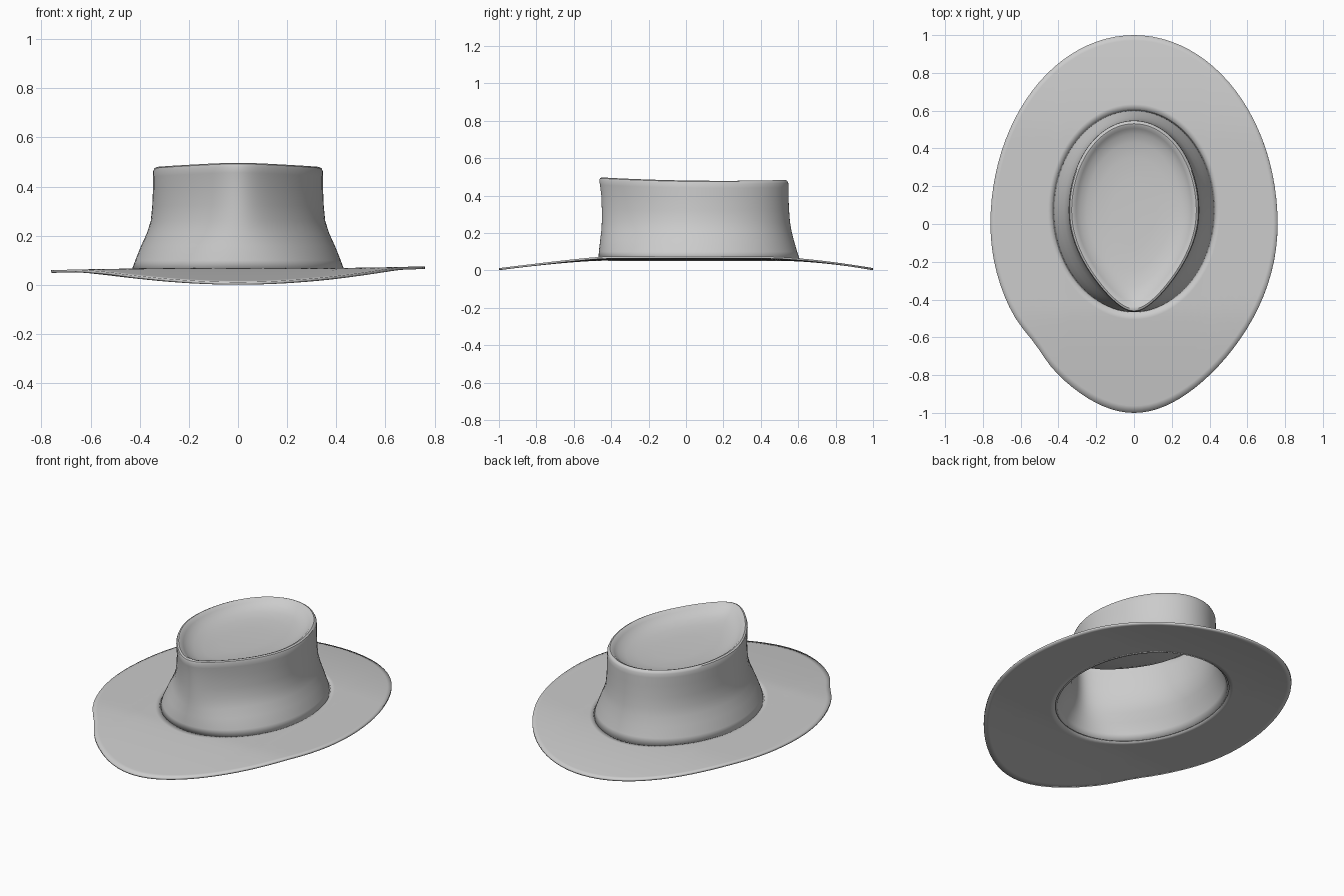
import bpy, bmesh
from math import sin, cos, pi, exp

if "Cube" in bpy.data.objects:
    bpy.data.objects.remove(bpy.data.objects["Cube"])

N = 96
CY = 0.07


def ring(half_x, front, back, z, egg=0.0, cy=CY, power=2.0):
    """Egg-shaped loop: half width, front and back y limits, narrowing toward the front."""
    pts = []
    for i in range(N):
        a = 2 * pi * i / N
        s = sin(a)
        y = cy + s * ((back - cy) if s > 0 else (cy - front))
        x = half_x * cos(a)
        if s < 0:
            x *= 1 - egg * abs(s) ** power
        pts.append((x, y, z))
    return pts


def loft(name, rings, cap, thickness):
    bm = bmesh.new()
    loops = [[bm.verts.new(p) for p in r] for r in rings]
    for a, b in zip(loops, loops[1:]):
        for i in range(N):
            j = (i + 1) % N
            bm.faces.new((a[i], a[j], b[j], b[i]))
    if cap:
        c = bm.verts.new((0, CY, sum(v.co.z for v in loops[-1]) / N))
        for i in range(N):
            bm.faces.new((loops[-1][i], loops[-1][(i + 1) % N], c))
    me = bpy.data.meshes.new(name)
    bm.to_mesh(me)
    bm.free()
    ob = bpy.data.objects.new(name, me)
    bpy.context.collection.objects.link(ob)
    mod = ob.modifiers.new("thickness", 'SOLIDIFY')
    mod.thickness = thickness
    mod.offset = -1
    bpy.context.view_layer.objects.active = ob
    ob.select_set(True)
    bpy.ops.object.shade_smooth_by_angle(angle=0.7)
    ob.select_set(False)
    return ob


# Brim: loops from the outer edge to the crown, drooping at front and back
def brim_z(x, y):
    t = max(0.0, (abs(y) - 0.45) / 0.55)
    droop = 0.056 * t ** (1.25 if y < 0 else 1.7)
    curl = 0.008 * (x / 0.76) ** 3 if abs(x) > 0.4 else 0
    return 0.068 - droop + curl * (1 - t)


outer = ring(0.76, -1.0, 1.0, 0, egg=0.2, cy=0.0, power=2.2)
# slight waviness on the left side of the brim
outer = [(x + (0.02 * exp(-((y + 0.64) / 0.1) ** 2) if x < 0 else 0), y, z) for x, y, z in outer]
inner = ring(0.432, -0.468, 0.607, 0)
brim = []
for k in range(15):
    t = k / 14
    brim.append([(p[0] + (q[0] - p[0]) * t, p[1] + (q[1] - p[1]) * t,
                  brim_z(p[0] + (q[0] - p[0]) * t, p[1] + (q[1] - p[1]) * t))
                 for p, q in zip(outer, inner)])
loft("brim", brim, False, 0.011)

# Crown: flared wall, rounded rim, shallow dished top
profile = [  # half width, front y, back y, z, egg amount
    (0.432, -0.468, 0.607, 0.062, 0.0),
    (0.418, -0.466, 0.594, 0.10, 0.03),
    (0.394, -0.459, 0.577, 0.16, 0.12),
    (0.371, -0.453, 0.564, 0.21, 0.22),
    (0.355, -0.450, 0.556, 0.26, 0.30),
    (0.349, -0.450, 0.551, 0.32, 0.35),
    (0.346, -0.453, 0.548, 0.39, 0.37),
    (0.346, -0.460, 0.548, 0.44, 0.37),
    (0.345, -0.464, 0.547, 0.462, 0.37),
    (0.340, -0.460, 0.541, 0.474, 0.37),
    (0.330, -0.449, 0.531, 0.479, 0.37),
    (0.318, -0.434, 0.518, 0.475, 0.37),
    (0.306, -0.415, 0.505, 0.463, 0.37),
    (0.285, -0.385, 0.478, 0.447, 0.36),
    (0.250, -0.330, 0.430, 0.433, 0.33),
    (0.200, -0.250, 0.350, 0.424, 0.28),
    (0.120, -0.120, 0.230, 0.420, 0.20),
]
crown = []
for hx, f, b, z, e in profile:
    tilt = min(1.0, max(0.0, (z - 0.26) / 0.2))
    crown.append([(x, y, zz + tilt * 0.018 * ((y - 0.2) / 0.65) ** 2)
                  for x, y, zz in ring(hx, f, b, z, e)])
loft("crown", crown, True, 0.01)
